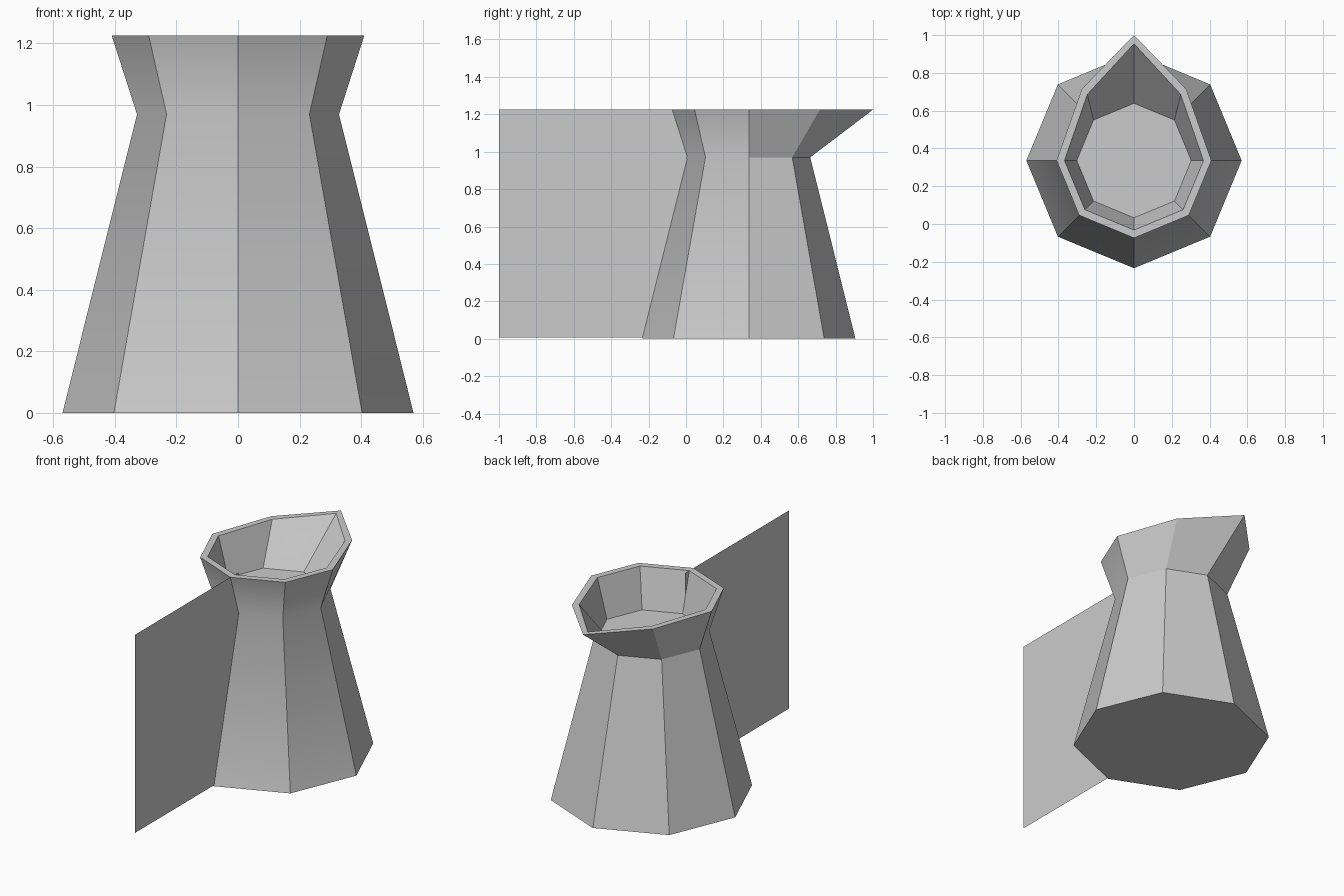
import bpy, bmesh, math

if "Cube" in bpy.data.objects:
    bpy.data.objects.remove(bpy.data.objects["Cube"], do_unlink=True)

clay = bpy.data.materials.new("grey_clay")
clay.use_nodes = True
colour = (0.6, 0.6, 0.6, 1)
clay.diffuse_color = colour
clay.node_tree.nodes["Principled BSDF"].inputs["Base Color"].default_value = colour

SIDES = 8
CENTRE_Y = 0.336


def finish(name, bm):
    mesh = bpy.data.meshes.new(name)
    bm.to_mesh(mesh)
    bm.free()
    mesh.materials.append(clay)
    obj = bpy.data.objects.new(name, mesh)
    bpy.context.collection.objects.link(obj)
    return obj


def ring(bm, radius, z, lip=None):
    """Octagon of points; lip is the y of the pulled-out back corner."""
    points = []
    for i in range(SIDES):
        a = math.tau * i / SIDES
        x, y = radius * math.cos(a), CENTRE_Y + radius * math.sin(a)
        if lip and i == 2:
            y = lip
        elif lip and i in (1, 3):
            x, y = x * 0.95, y + 0.09
        points.append(bm.verts.new((x, y, z)))
    return points


# Jug body: outer wall, spouted rim, inner wall and inner floor
bm = bmesh.new()
rings = [
    ring(bm, 0.57, 0.0),
    ring(bm, 0.328, 0.97),
    ring(bm, 0.41, 1.225, lip=1.0),
    ring(bm, 0.368, 1.225, lip=0.955),
    ring(bm, 0.303, 0.985),
]
for low, high in zip(rings, rings[1:]):
    for i in range(SIDES):
        j = (i + 1) % SIDES
        bm.faces.new((low[i], low[j], high[j], high[i]))
bm.faces.new(rings[0][::-1])
bm.faces.new(rings[-1])
bmesh.ops.recalc_face_normals(bm, faces=bm.faces)
jug = finish("jug_body", bm)

# Smooth the waist only; keep the corners and rim crisp
bpy.ops.object.select_all(action="DESELECT")
jug.select_set(True)
bpy.context.view_layer.objects.active = jug
bpy.ops.object.shade_smooth_by_angle(angle=math.radians(30))

# Flat handle sheet on the front, its end just inside the rim
bm = bmesh.new()
corners = [(-1, 0.006), (0.005, 0.006), (0.005, 1.225), (-1, 1.225)]
bm.faces.new([bm.verts.new((0, y, z)) for y, z in corners])
finish("handle_sheet", bm)
